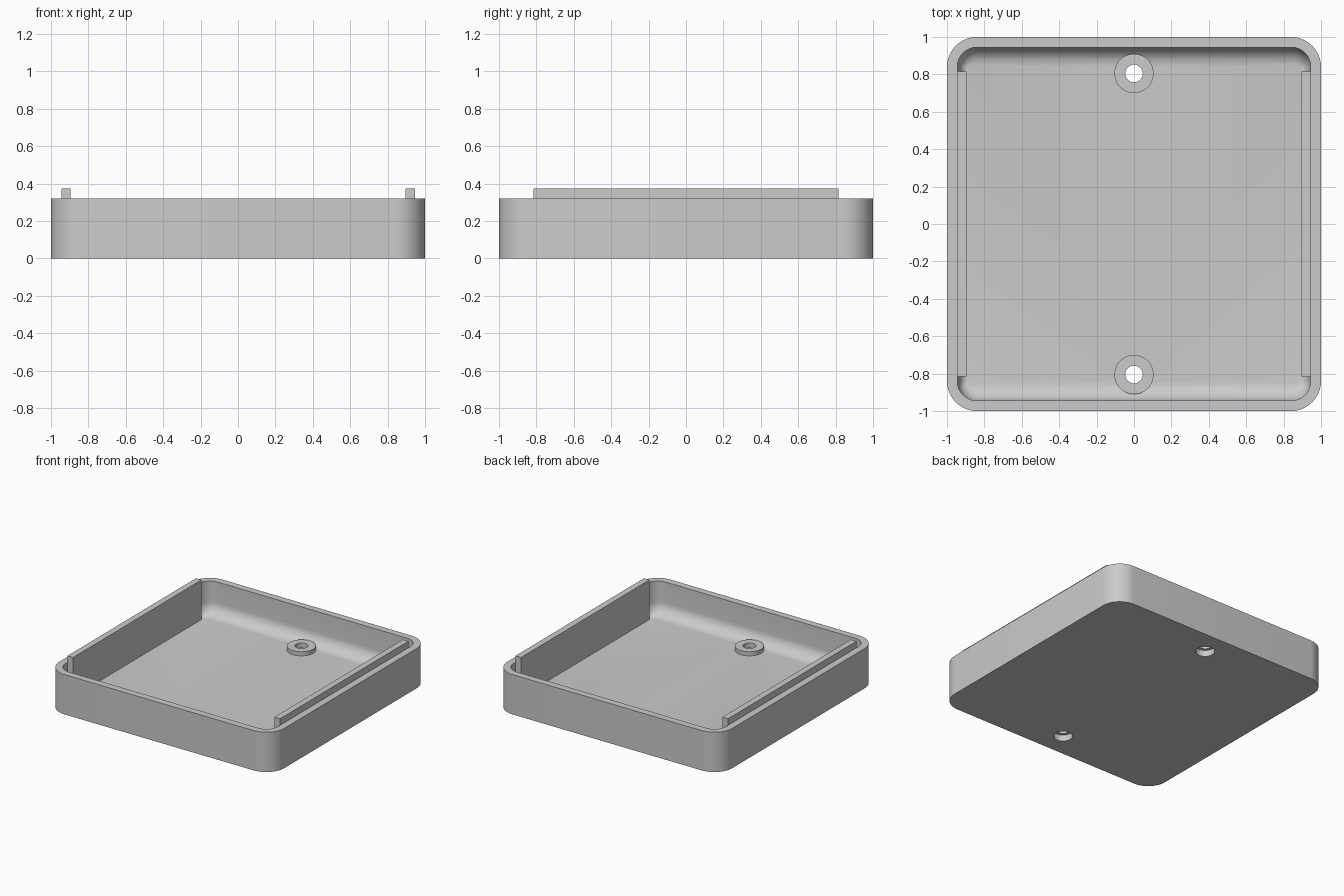
import bpy, bmesh, math

default_cube = bpy.data.objects.get("Cube")
if default_cube:
    bpy.data.objects.remove(default_cube, do_unlink=True)

grey = bpy.data.materials.new("plain grey")
grey.use_nodes = True
GREY = (0.6, 0.6, 0.6, 1)
grey.diffuse_color = GREY
grey.node_tree.nodes["Principled BSDF"].inputs["Base Color"].default_value = GREY

HEIGHT, FLOOR, INNER = 0.32, 0.055, 0.945
HOLE_Y = 0.805


def finish(bm, name):
    bmesh.ops.recalc_face_normals(bm, faces=bm.faces)
    mesh = bpy.data.meshes.new(name)
    bm.to_mesh(mesh)
    bm.free()
    mesh.materials.append(grey)
    obj = bpy.data.objects.new(name, mesh)
    bpy.context.collection.objects.link(obj)
    return obj


def smooth(obj):
    bpy.ops.object.select_all(action="DESELECT")
    obj.select_set(True)
    bpy.context.view_layer.objects.active = obj
    bpy.ops.object.shade_smooth_by_angle(angle=math.radians(30))


def rounded_ring(bm, hx, hy, rx, ry, z, steps=12):
    """Loop of vertices around a rounded rectangle."""
    ring = []
    for q, (sx, sy) in enumerate([(1, 1), (-1, 1), (-1, -1), (1, -1)]):
        for i in range(steps + 1):
            a = (q + i / steps) * math.pi / 2
            ring.append(bm.verts.new((sx * (hx - rx) + rx * math.cos(a),
                                      sy * (hy - ry) + ry * math.sin(a), z)))
    return ring


def bridge(bm, a, b):
    for i in range(len(a)):
        j = (i + 1) % len(a)
        bm.faces.new((a[i], a[j], b[j], b[i]))


# Tray: outer wall, rim, inner wall, filleted foot and floor
bm = bmesh.new()
rings = [rounded_ring(bm, 1, 1, 0.16, 0.16, 0),
         rounded_ring(bm, 1, 1, 0.16, 0.16, HEIGHT),
         rounded_ring(bm, INNER, INNER, 0.105, 0.105, HEIGHT)]
FILLET_X, FILLET_Y, STEPS = 0.05, 0.1, 10
for i in range(STEPS + 1):
    a = i / STEPS * math.pi / 2
    dx, dy = FILLET_X * (1 - math.cos(a)), FILLET_Y * (1 - math.cos(a))
    rings.append(rounded_ring(bm, INNER - dx, INNER - dy, 0.105 - dx, 0.105 - dy,
                              FLOOR + FILLET_Y * (1 - math.sin(a))))
for a, b in zip(rings, rings[1:]):
    bridge(bm, a, b)
bm.faces.new(rings[0])
bm.faces.new(rings[-1])
tray = finish(bm, "tray")

# Screw recesses cut through the floor
bm = bmesh.new()
for side in (-1, 1):
    cut = bmesh.ops.create_cone(bm, cap_ends=True, segments=48, radius1=0.07,
                                radius2=0.07, depth=0.3)
    bmesh.ops.translate(bm, verts=cut["verts"], vec=(0, side * HOLE_Y, 0))
cutter = finish(bm, "recess_cutter")
cutter.hide_render = True
mod = tray.modifiers.new("recesses", "BOOLEAN")
mod.object, mod.operation, mod.solver = cutter, "DIFFERENCE", "EXACT"
bpy.context.view_layer.objects.active = tray
bpy.ops.object.modifier_apply(modifier=mod.name)
bpy.data.objects.remove(cutter, do_unlink=True)
smooth(tray)

# Screw bosses: raised washers over the recesses
for side, name in ((-1, "front_boss"), (1, "back_boss")):
    bm = bmesh.new()
    loops = []
    for r, z in ((0.105, 0.05), (0.105, 0.088), (0.047, 0.088), (0.047, 0.05)):
        loops.append([bm.verts.new((r * math.cos(t * math.tau / 48),
                                    side * HOLE_Y + r * math.sin(t * math.tau / 48), z))
                      for t in range(48)])
    for a, b in zip(loops, loops[1:] + loops[:1]):
        bridge(bm, a, b)
    smooth(finish(bm, name))

# Side rails standing on the floor and rising above the rim
for side, name in ((-1, "right_rail"), (1, "left_rail")):
    bm = bmesh.new()
    bmesh.ops.create_cube(bm, size=1)
    bottom, top = 0.04, 0.373
    bmesh.ops.scale(bm, verts=bm.verts, vec=(0.05, 1.63, top - bottom))
    bmesh.ops.translate(bm, verts=bm.verts, vec=(side * 0.92, 0, (top + bottom) / 2))
    finish(bm, name)
